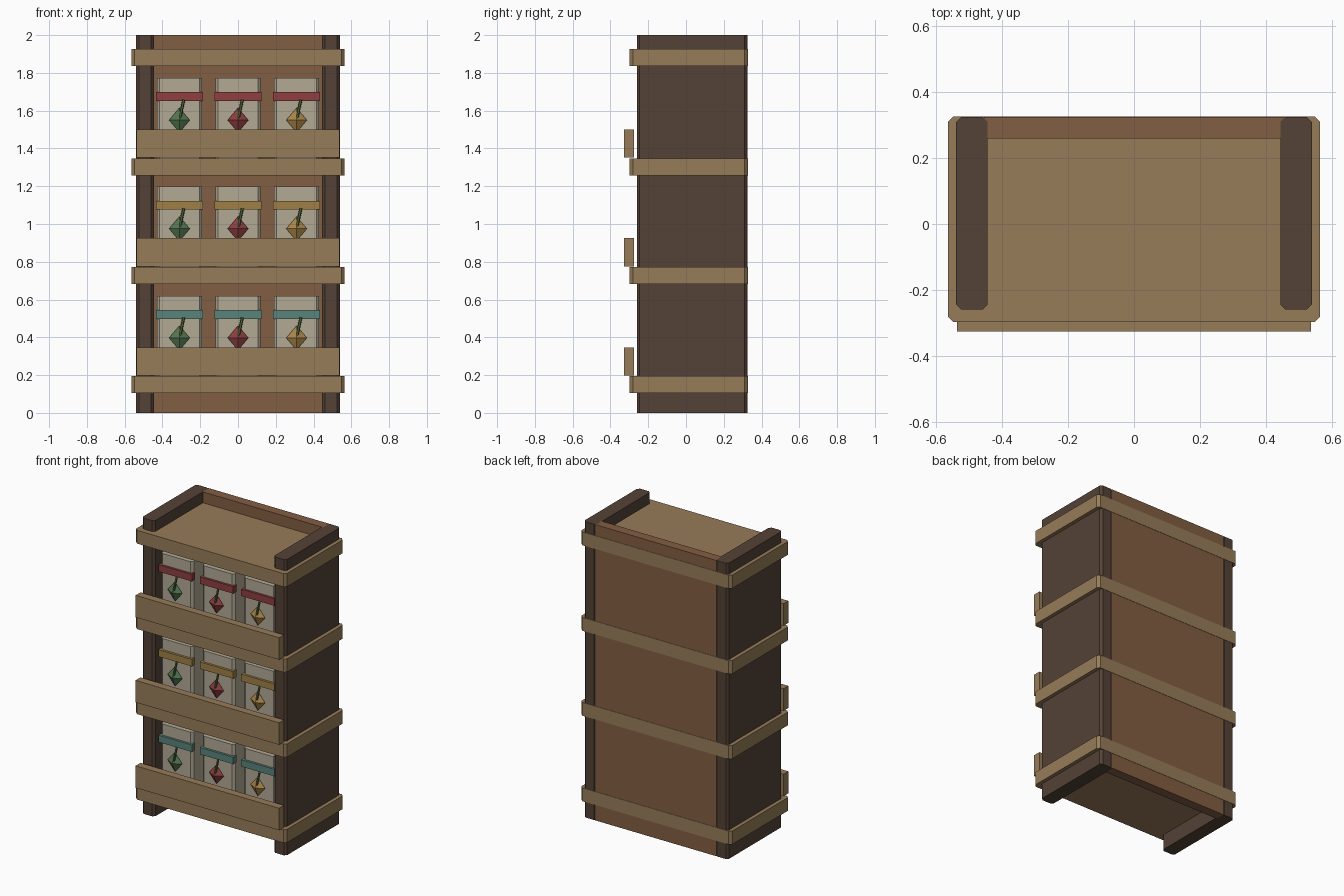
import bpy, bmesh
from mathutils import Vector

if "Cube" in bpy.data.objects:
    bpy.data.objects.remove(bpy.data.objects["Cube"])


def material(name, rgb):
    mat = bpy.data.materials.new(name)
    lin = [(c / 255 / 12.92) if c < 11 else ((c / 255 + 0.055) / 1.055) ** 2.4 for c in rgb]
    mat.diffuse_color = (*lin, 1)
    mat.use_nodes = True
    mat.node_tree.nodes["Principled BSDF"].inputs["Base Color"].default_value = mat.diffuse_color
    return mat


DARK = material("dark_wood", (84, 66, 54))
BROWN = material("brown_wood", (130, 94, 66))
TAN = material("tan_wood", (151, 124, 89))
PAPER = material("paper", (178, 170, 149))
GREEN = material("green", (84, 118, 80))
RED = material("red", (143, 62, 64))
YELLOW = material("yellow", (172, 134, 72))
TEAL = material("teal", (90, 132, 122))
GOLD = material("gold", (160, 128, 70))
STEM = material("stem_green", (90, 108, 66))


def finish(bm, name, mat):
    mesh = bpy.data.meshes.new(name)
    bm.to_mesh(mesh)
    bm.free()
    mesh.materials.append(mat)
    obj = bpy.data.objects.new(name, mesh)
    bpy.context.collection.objects.link(obj)
    return obj


def box(name, x, y, z, mat, chamfer=0):
    """Box from (min, max) ranges, optionally with chamfered upright edges."""
    bm = bmesh.new()
    bmesh.ops.create_cube(bm, size=1)
    for v in bm.verts:
        v.co = [r[0] if c < 0 else r[1] for c, r in zip(v.co, (x, y, z))]
    if chamfer:
        upright = [e for e in bm.edges if abs(e.verts[0].co.z - e.verts[1].co.z) > 1e-4]
        bmesh.ops.bevel(bm, geom=upright, offset=chamfer, segments=1, affect='EDGES')
    return finish(bm, name, mat)


def diamond(name, centre, size, mat):
    """Eight-sided gem made of two four-sided cones."""
    bm = bmesh.new()
    ring = [bm.verts.new(p) for p in ((1, 0, 0), (0, 1, 0), (-1, 0, 0), (0, -1, 0))]
    top, bottom = bm.verts.new((0, 0, 1)), bm.verts.new((0, 0, -1))
    for i in range(4):
        a, b = ring[i], ring[(i + 1) % 4]
        bm.faces.new((a, b, top))
        bm.faces.new((b, a, bottom))
    for v in bm.verts:
        v.co = Vector(centre) + Vector([c * s for c, s in zip(v.co, size)])
    return finish(bm, name, mat)


def rod(name, start, end, radius, mat):
    start, end = Vector(start), Vector(end)
    axis = end - start
    bm = bmesh.new()
    bmesh.ops.create_cone(bm, cap_ends=True, segments=6, radius1=radius,
                          radius2=radius, depth=axis.length)
    turn = axis.to_track_quat('Z', 'Y')
    for v in bm.verts:
        v.co = turn @ v.co + (start + end) / 2
    return finish(bm, name, mat)


# Case: two uprights and a back panel
for side, x in (("left", (-0.54, -0.445)), ("right", (0.445, 0.54))):
    box(f"{side}_side_panel", x, (-0.26, 0.325), (0, 2), DARK, 0.015)
box("back_panel", (-0.455, 0.455), (0.26, 0.325), (0, 2), BROWN)

# Shelves that stick out past the sides
for i, z in enumerate((0.105, 0.683, 1.258, 1.836)):
    box(f"shelf_{i}", (-0.565, 0.565), (-0.298, 0.327), (z, z + 0.09), TAN, 0.017)

# Each tier: retaining board, three packets with band, gem emblem and stem
for tier, (z, band) in enumerate(((0.195, TEAL), (0.773, GOLD), (1.348, RED))):
    box(f"front_board_{tier}", (-0.537, 0.537), (-0.327, -0.275), (z + 0.003, z + 0.152), TAN)
    for col, (x, gem) in enumerate(((-0.31, GREEN), (0, RED), (0.31, YELLOW))):
        tag = f"{tier}_{col}"
        box(f"seed_packet_{tag}", (x - 0.12, x + 0.12), (-0.215, 0.06), (z, z + 0.425), PAPER, 0.015)
        box(f"packet_band_{tag}", (x - 0.125, x + 0.125), (-0.23, -0.195), (z + 0.303, z + 0.35), band)
        diamond(f"emblem_{tag}", (x, -0.23, z + 0.202), (0.055, 0.03, 0.065), gem)
        rod(f"emblem_stem_{tag}", (x, -0.245, z + 0.205), (x + 0.023, -0.245, z + 0.31), 0.008, STEM)
